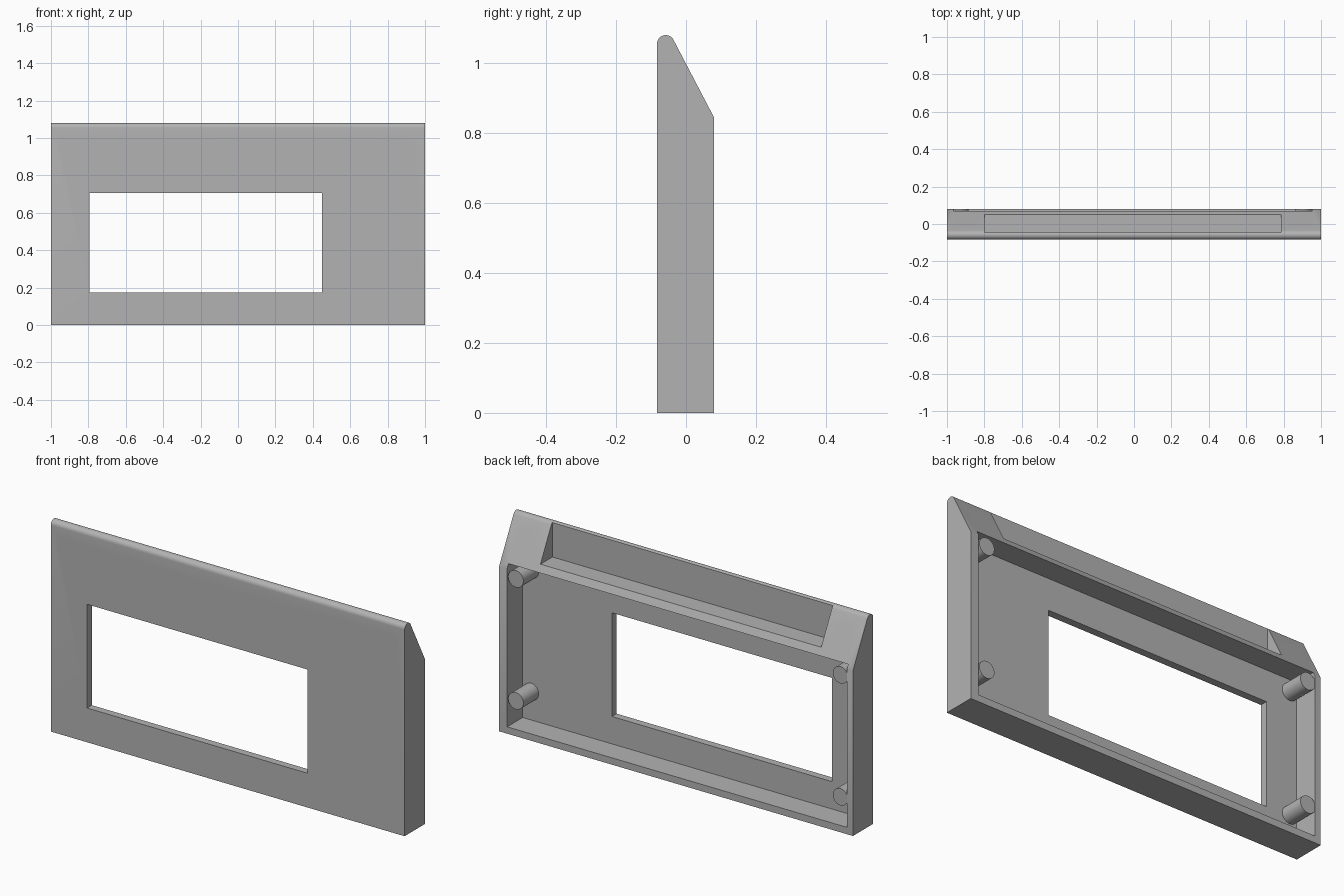
import bpy, bmesh, math
from mathutils import Vector

if "Cube" in bpy.data.objects:
    bpy.data.objects.remove(bpy.data.objects["Cube"])

grey = bpy.data.materials.new("plain_grey")
grey.use_nodes = True
grey.diffuse_color = (0.45, 0.45, 0.45, 1)
grey.node_tree.nodes["Principled BSDF"].inputs["Base Color"].default_value = grey.diffuse_color


def add_object(name, bm):
    bmesh.ops.recalc_face_normals(bm, faces=bm.faces)
    mesh = bpy.data.meshes.new(name)
    bm.to_mesh(mesh)
    bm.free()
    mesh.materials.append(grey)
    obj = bpy.data.objects.new(name, mesh)
    bpy.context.collection.objects.link(obj)
    return obj


def box(name, low, high):
    bm = bmesh.new()
    bmesh.ops.create_cube(bm, size=1)
    low, high = Vector(low), Vector(high)
    for v in bm.verts:
        v.co = (low + high) / 2 + v.co * (high - low)
    return add_object(name, bm)


def cylinder(name, start, end, radius, sides=40):
    start, end = Vector(start), Vector(end)
    axis = end - start
    bm = bmesh.new()
    bmesh.ops.create_cone(bm, cap_ends=True, segments=sides, radius1=radius,
                          radius2=radius, depth=axis.length)
    turn = axis.to_track_quat("Z", "Y")
    for v in bm.verts:
        v.co = (start + end) / 2 + turn @ v.co
    return add_object(name, bm)


def cut(target, cutter):
    cutter.hide_render = True
    mod = target.modifiers.new("cut", "BOOLEAN")
    mod.operation, mod.solver, mod.object = "DIFFERENCE", "EXACT", cutter
    bpy.context.view_layer.objects.active = target
    bpy.ops.object.modifier_apply(modifier=mod.name)
    bpy.data.objects.remove(cutter)


# Housing: side profile with rounded top and sloping back, extruded across x
FRONT, BACK, PANEL = -0.083, 0.08, -0.045
slope = math.atan2(0.464, 0.886)      # slope normal in the y-z plane
profile = [(FRONT, 0), (BACK, 0), (BACK, 0.845)]
for i in range(13):
    a = slope + (math.pi - slope) * i / 12
    profile.append((-0.058 + 0.025 * math.cos(a), 1.055 + 0.025 * math.sin(a)))
bm = bmesh.new()
face = bm.faces.new([bm.verts.new((-1, y, z)) for y, z in profile])
side = bmesh.ops.extrude_face_region(bm, geom=[face])
bmesh.ops.translate(bm, vec=(2, 0, 0),
                    verts=[g for g in side["geom"] if isinstance(g, bmesh.types.BMVert)])
housing = add_object("housing", bm)

# Rear cavity, top pocket and display window
cut(housing, box("cavity_cutter", (-0.966, PANEL, 0.035), (0.955, 0.2, 0.865)))
cut(housing, box("pocket_cutter", (-0.8, PANEL, 0.9), (0.787, 0.3, 1.3)))
cut(housing, box("window_cutter", (-0.795, -0.2, 0.175), (0.45, 0, 0.705)))

# Round control holes
for z, radius in ((0.48, 0.06), (0.28, 0.039)):
    cut(housing, cylinder("control_cutter", (0.77, -0.2, z), (0.77, 0, z), radius))

# Counterbored screw holes, square to the sloping back
axis = Vector((0, math.cos(slope), math.sin(slope)))
for x in (-0.9, 0.9):
    seat = Vector((x, -0.039, 0.966))
    cut(housing, cylinder("screw_cutter", seat - axis * 0.2, seat + axis * 0.2, 0.03))
    cut(housing, cylinder("head_cutter", seat - axis * 0.2, seat, 0.052))

# Hollow mounting posts
parts = [housing]
for side_name, x in (("right", -0.928), ("left", 0.907)):
    for level, z in (("lower", 0.18), ("upper", 0.803)):
        post = cylinder(f"{level}_{side_name}_post", (x, PANEL - 0.01, z), (x, 0.079, z), 0.043)
        cut(post, cylinder("bore_cutter", (x, PANEL + 0.01, z), (x, 0.2, z), 0.021))
        parts.append(post)

# Smooth the curves, keep the edges sharp
bpy.ops.object.select_all(action="DESELECT")
for part in parts:
    part.select_set(True)
bpy.context.view_layer.objects.active = housing
bpy.ops.object.shade_smooth_by_angle(angle=math.radians(30))
